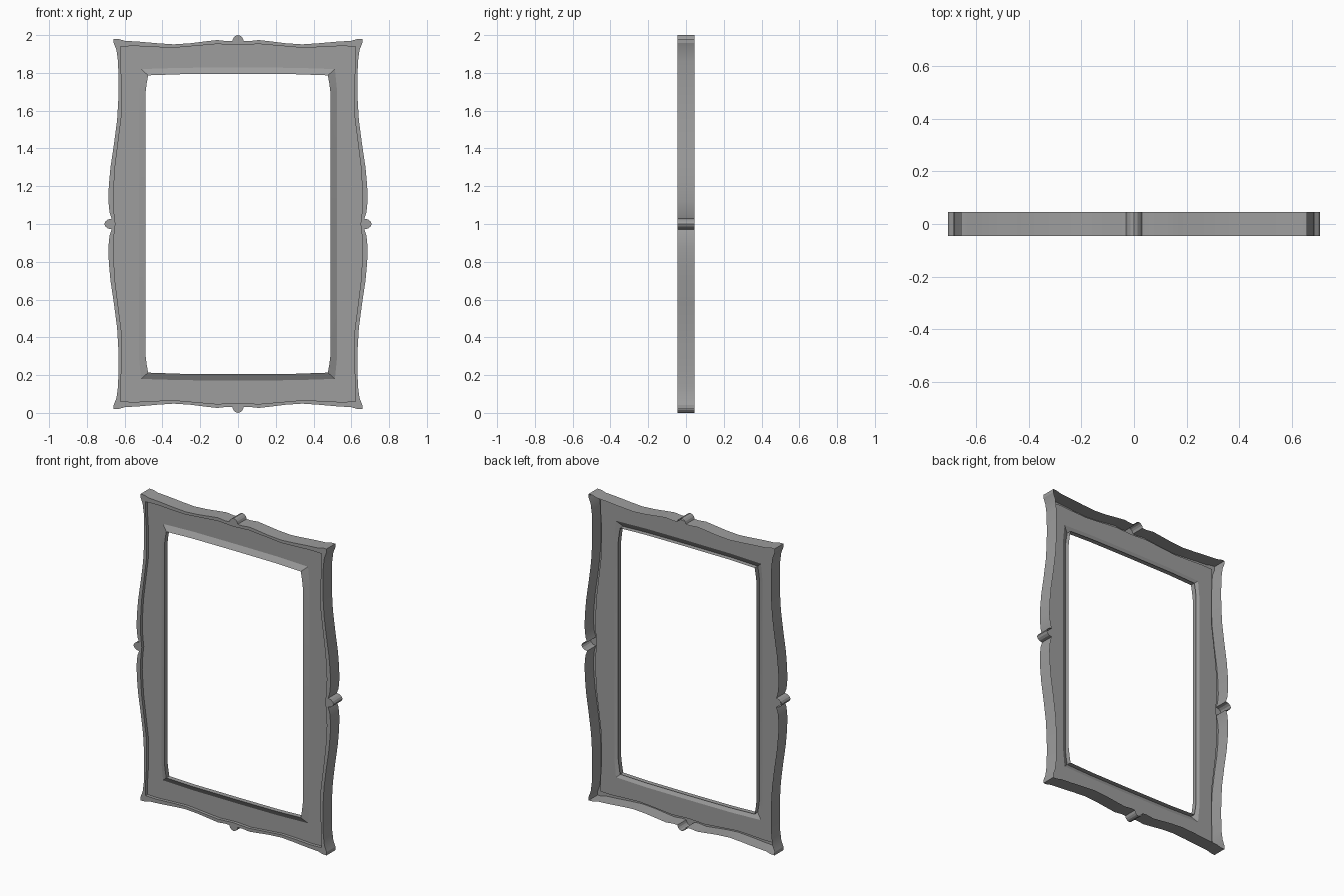
import bpy, bmesh

cube = bpy.data.objects.get("Cube")
if cube:
    bpy.data.objects.remove(cube)

grey = bpy.data.materials.new("mid grey")
grey.use_nodes = True
colour = (0.34, 0.34, 0.34, 1)
grey.diffuse_color = colour
grey.node_tree.nodes["Principled BSDF"].inputs["Base Color"].default_value = colour

# Quarter outlines from top centre to side centre: x, height above the middle
EDGE = [(0, 1), (.014, .995), (.024, .985), (.03, .97), (.06, .968), (.11, .974),
        (.17, .967), (.25, .957), (.34, .951), (.43, .957), (.52, .965), (.6, .97),
        (.63, .979), (.658, .98), (.658, .958), (.643, .92), (.635, .86), (.632, .75),
        (.634, .65), (.64, .55), (.657, .42), (.675, .3), (.684, .2), (.686, .12),
        (.68, .06), (.669, .028), (.688, .024), (.701, .014), (.708, 0)]
RIM = [(0, .947), (.06, .95), (.11, .953), (.2, .945), (.34, .933), (.45, .937),
       (.54, .942), (.622, .94), (.622, .85), (.615, .75), (.617, .57), (.636, .42),
       (.651, .3), (.66, .15), (.656, .06), (.649, 0)]
PANEL = [(0, .828), (.3, .827), (.513, .82), (.519, .76), (.525, .7), (.525, 0)]
OPENING = [(0, .794), (.3, .793), (.476, .787), (.484, .74), (.49, .69), (.49, 0)]


def whole(quarter):
    """Mirror a quarter outline into a closed loop."""
    half = quarter + [(x, -z) for x, z in quarter[-2::-1]]
    return half + [(-x, z) for x, z in half[-2:0:-1]]


def loop(bm, outline, y):
    vs = [bm.verts.new((x, y, z + 1)) for x, z in outline]
    return vs, [bm.edges.new((a, b)) for a, b in zip(vs, vs[1:] + vs[:1])]


def flat_band(bm, outer, inner, y):
    edges = loop(bm, outer, y)[1] + loop(bm, inner, y)[1]
    bmesh.ops.triangle_fill(bm, edges=edges, use_beauty=True, normal=(0, -1, 0))


def wall(bm, a, ya, b, yb):
    va, vb = loop(bm, a, ya)[0], loop(bm, b, yb)[0]
    for i in range(len(va)):
        bm.faces.new((va[i - 1], va[i], vb[i], vb[i - 1]))


edge, rim, panel, opening = map(whole, (EDGE, RIM, PANEL, OPENING))
FRONT, SUNK, LIP_BACK, BACK = -.045, -.025, -.014, .045

# Thin pressed shell, open at the back
bm = bmesh.new()
wall(bm, edge, BACK, edge, FRONT)             # outer side
flat_band(bm, edge, rim, FRONT)               # raised moulding
wall(bm, rim, FRONT, rim, SUNK)               # step into the panel
flat_band(bm, rim, panel, SUNK)               # sunken panel
wall(bm, panel, SUNK, opening, FRONT)         # lip rising to the opening
wall(bm, opening, FRONT, opening, LIP_BACK)   # inner side of the opening
bmesh.ops.remove_doubles(bm, verts=bm.verts, dist=.0002)
bmesh.ops.recalc_face_normals(bm, faces=bm.faces)

mesh = bpy.data.meshes.new("picture_frame")
bm.to_mesh(mesh)
bm.free()
mesh.materials.append(grey)
frame = bpy.data.objects.new("picture_frame", mesh)
bpy.context.collection.objects.link(frame)
bpy.context.view_layer.objects.active = frame
frame.select_set(True)
bpy.ops.object.shade_smooth_by_angle(angle=.35)
